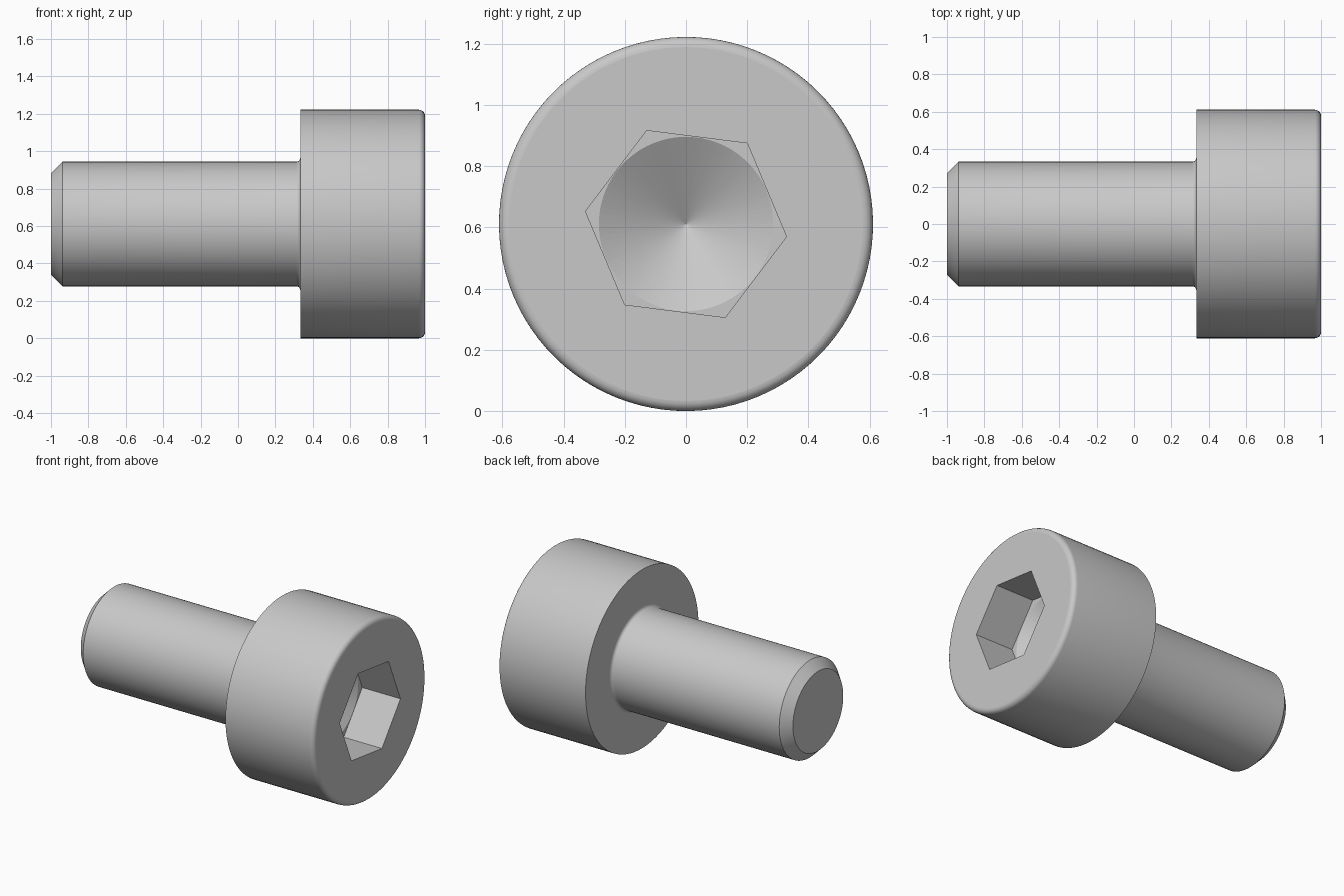
import bpy, bmesh, math

if "Cube" in bpy.data.objects:
    bpy.data.objects.remove(bpy.data.objects["Cube"])

N = 96                       # segments around the axis (multiple of 6)
CZ = 0.611                   # height of the bolt axis
HEAD_R, SHANK_R = 0.611, 0.333
HEAD_X = 0.333               # underside of the head
HEX_R = 0.331                # socket corner radius
HEX_AP = HEX_R * math.cos(math.pi / 6)
SOCKET_X = 1.0 - 0.289       # flat bottom of the socket
TWIST = math.radians(52.8)   # rotation of the socket corners


def circle(r):
    return lambda a: r


def hexagon(a):
    return HEX_AP / math.cos(a % (math.pi / 3) - math.pi / 6)


def arc(cx, cr, rad, a0, a1, steps):
    """Fillet points as (x, radius) pairs."""
    pts = []
    for i in range(steps + 1):
        a = math.radians(a0 + (a1 - a0) * i / steps)
        pts.append((cx + rad * math.cos(a), circle(cr + rad * math.sin(a))))
    return pts


# Profile from the tip, over shank and head, into the socket
F, E = 0.022, 0.033          # neck fillet, head edge fillet
sections = [(-1.0, circle(0.272)), (-0.939, circle(SHANK_R))]
sections += arc(HEAD_X - F, SHANK_R + F, F, -90, 0, 5)
sections += [(HEAD_X, circle(HEAD_R))]
sections += arc(1.0 - E, HEAD_R - E, E, 90, 0, 6)
sections += [(1.0, hexagon), (SOCKET_X, hexagon), (SOCKET_X, circle(HEX_AP - 0.002))]

bm = bmesh.new()
rings = []
for x, radius in sections:
    ring = []
    for i in range(N):
        a = 2 * math.pi * i / N
        r = radius(a + 1e-9)
        ring.append(bm.verts.new((x, r * math.cos(a + TWIST), CZ + r * math.sin(a + TWIST))))
    rings.append(ring)
for r0, r1 in zip(rings, rings[1:]):
    for i in range(N):
        j = (i + 1) % N
        bm.faces.new((r0[i], r0[j], r1[j], r1[i]))

# Tip cap and drilled cone at the socket bottom
bm.faces.new(rings[0])
apex = bm.verts.new((SOCKET_X - HEX_AP * math.tan(math.radians(30)), 0, CZ))
cone = [bm.faces.new((rings[-1][i], rings[-1][(i + 1) % N], apex)) for i in range(N)]

bmesh.ops.recalc_face_normals(bm, faces=bm.faces[:])
bm.normal_update()

# Smooth round faces, flat planes and cone, crisp edges
for f in bm.faces:
    f.smooth = abs(f.normal.x) < 0.999
for f in cone:
    f.smooth = False
for e in bm.edges:
    e.smooth = e.calc_face_angle(0) < math.radians(25)

mesh = bpy.data.meshes.new("socket_head_bolt")
bm.to_mesh(mesh)
bm.free()

steel = bpy.data.materials.new("grey_steel")
steel.diffuse_color = (0.58, 0.58, 0.58, 1)
steel.use_nodes = True
steel.node_tree.nodes["Principled BSDF"].inputs["Base Color"].default_value = steel.diffuse_color
mesh.materials.append(steel)
bolt = bpy.data.objects.new("socket_head_bolt", mesh)
bpy.context.collection.objects.link(bolt)
